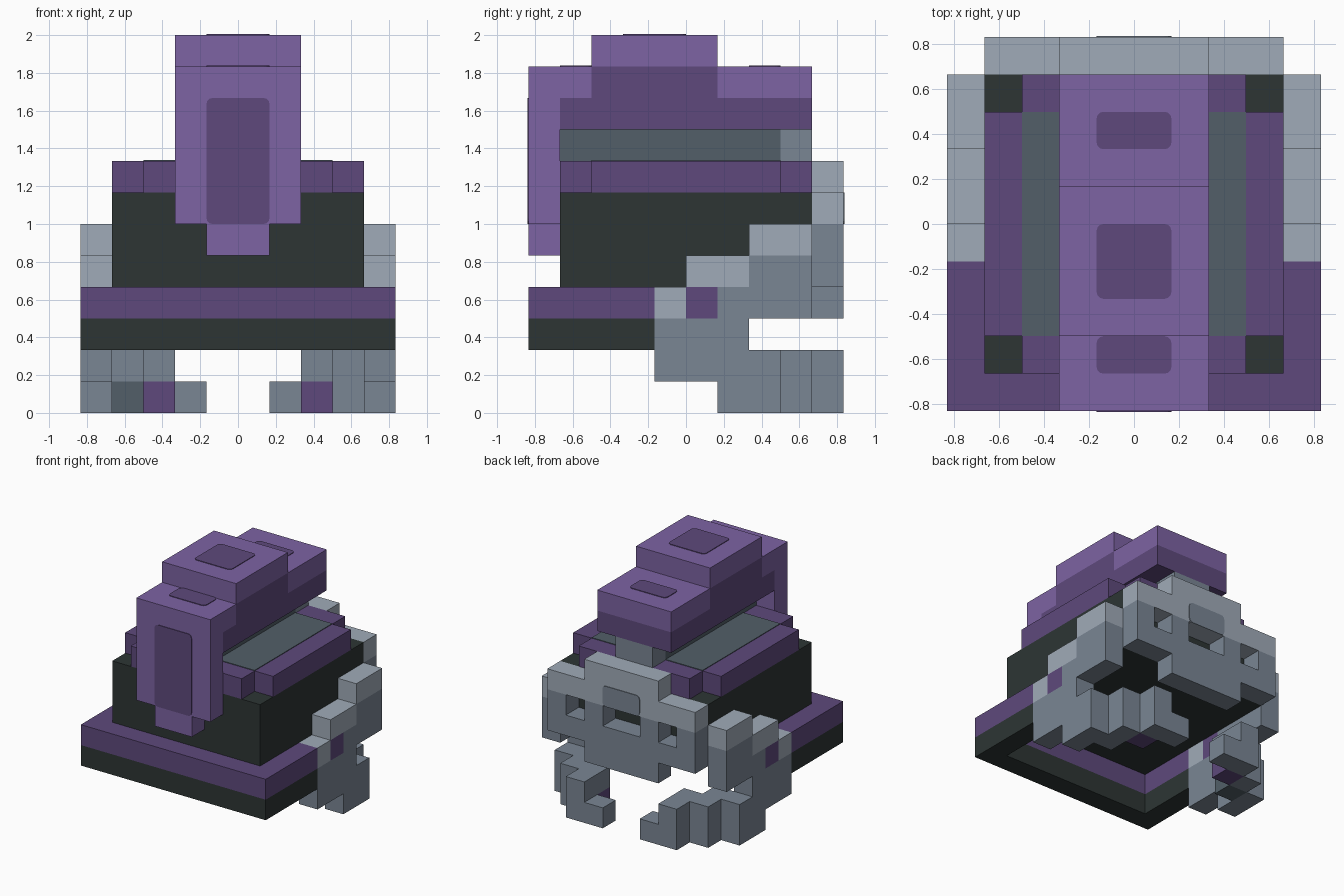
import bpy, bmesh
from mathutils import Vector

if "Cube" in bpy.data.objects:
    bpy.data.objects.remove(bpy.data.objects["Cube"])

U = 1 / 6  # size of one block


def lin(c):
    c /= 255
    return c / 12.92 if c <= 0.04045 else ((c + 0.055) / 1.055) ** 2.4


COLORS = {
    "light_purple": (125, 99, 163),
    "dark_purple": (94, 73, 124),
    "charcoal": (45, 53, 52),
    "slate": (82, 95, 104),
    "grey": (122, 134, 148),
    "pale_grey": (160, 171, 184),
}
MATS = {}
for name, rgb in COLORS.items():
    m = bpy.data.materials.new(name)
    m.diffuse_color = (*[lin(c) for c in rgb], 1)
    m.use_nodes = True
    m.node_tree.nodes["Principled BSDF"].inputs["Base Color"].default_value = m.diffuse_color
    MATS[name] = m
SLOT = {n: i for i, n in enumerate(COLORS)}

cells = {}  # block position -> (part, colour)


def box(part, color, x, y, z, mirror=False):
    """Fill a range of blocks; mirror also fills the opposite x side."""
    for i in range(*x):
        for j in range(*y):
            for k in range(*z):
                cells[i, j, k] = (part, color)
                if mirror:
                    cells[-1 - i, j, k] = (part, color)


def carve(x, y, z, mirror=False):
    for i in range(*x):
        for j in range(*y):
            for k in range(*z):
                cells.pop((i, j, k), None)
                if mirror:
                    cells.pop((-1 - i, j, k), None)


# Brim: charcoal below, purple above, open underneath and at the back
for color, z in (("charcoal", (2, 3)), ("dark_purple", (3, 4))):
    box("brim", color, (-5, 5), (-5, -4), z)
    box("brim", color, (4, 5), (-4, -1), z, True)

# Helmet body and the deck with notched corners
box("helmet_body", "charcoal", (-4, 4), (-4, 4), (4, 7))
box("helmet_deck", "dark_purple", (-4, 4), (-3, 3), (7, 8))
box("helmet_deck", "dark_purple", (-3, 3), (-4, 4), (7, 8))

# Crest support
box("crest_support", "slate", (-1, 1), (-4, 3), (8, 9))
box("crest_support", "grey", (-1, 1), (3, 4), (8, 9))

# Crest with dark lower flanks and a front drop
box("crest", "light_purple", (-2, 2), (-4, 4), (10, 11))
box("crest", "light_purple", (-2, 2), (-3, 1), (11, 12))
box("crest", "dark_purple", (-2, 2), (-4, 4), (9, 10))
box("crest", "dark_purple", (-2, 2), (-3, 1), (10, 11))
box("crest", "light_purple", (-2, 2), (-5, -4), (6, 11))
box("crest", "light_purple", (-1, 1), (-5, -4), (5, 6))

# Face mask at the back, with eye and nose openings
box("mask", "grey", (-4, 4), (4, 5), (4, 6))
box("mask", "grey", (-2, 2), (4, 5), (3, 4))
box("mask", "pale_grey", (-4, 4), (4, 5), (6, 7))
box("mask", "pale_grey", (-2, 2), (4, 5), (7, 8))
carve((2, 3), (4, 5), (5, 6), True)
carve((-1, 1), (4, 5), (5, 6))

# Stepped cheek plates with pale tops and a purple stud
for y, z0, z1 in ((-1, 1, 4), (0, 1, 5), (1, 0, 5), (2, 3, 6), (3, 3, 6)):
    box("cheek_plates", "grey", (4, 5), (y, y + 1), (z0, z1 - 1), True)
    box("cheek_plates", "pale_grey", (4, 5), (y, y + 1), (z1 - 1, z1), True)
box("cheek_plates", "dark_purple", (4, 5), (0, 1), (3, 4), True)

# Split jaw curving in towards the middle
for x, y in ((4, (2, 3)), (3, (2, 4)), (2, (3, 5))):
    box("jaw", "grey", (x, x + 1), y, (0, 2), True)
box("jaw", "grey", (1, 2), (4, 5), (0, 1), True)
box("jaw", "dark_purple", (2, 3), (3, 4), (0, 1), True)
box("jaw", "slate", (-4, -3), (2, 3), (0, 1))


def finish(bm, name, used):
    mesh = bpy.data.meshes.new(name)
    bm.to_mesh(mesh)
    bm.free()
    for c in used:
        mesh.materials.append(MATS[c])
    bpy.context.collection.objects.link(bpy.data.objects.new(name, mesh))


# Emit only the exposed block faces, one object per part
for part in dict.fromkeys(p for p, _ in cells.values()):
    bm = bmesh.new()
    verts = {}
    for pos, (p, color) in cells.items():
        if p != part:
            continue
        for axis in range(3):
            for side in (0, 1):
                nb = list(pos)
                nb[axis] += 2 * side - 1
                if tuple(nb) in cells:
                    continue
                a, b = (axis + 1) % 3, (axis + 2) % 3
                loop = []
                for da, db in ((0, 0), (1, 0), (1, 1), (0, 1)):
                    c = list(pos)
                    c[axis] += side
                    c[a] += da
                    c[b] += db
                    c = tuple(c)
                    if c not in verts:
                        verts[c] = bm.verts.new(Vector(c) * U)
                    loop.append(verts[c])
                f = bm.faces.new(loop if side else loop[::-1])
                f.material_index = SLOT[color]
    bmesh.ops.dissolve_limit(bm, angle_limit=0.01, verts=bm.verts[:],
                             edges=bm.edges[:], delimit={'MATERIAL'})
    finish(bm, part, COLORS)


def plate(name, color, lo, hi, axis, side, radius=0.03):
    """Thin painted panel on a face; lo and hi are block coordinates."""
    lo, hi = Vector(lo) * U, Vector(hi) * U
    hi[axis] = lo[axis] + 0.005 * side
    bm = bmesh.new()
    bmesh.ops.create_cube(bm, size=1)
    for v in bm.verts:
        v.co = Vector([(lo[i] + hi[i]) / 2 + v.co[i] * abs(hi[i] - lo[i])
                       for i in range(3)])
    if radius:
        edges = [e for e in bm.edges
                 if abs(e.verts[0].co[axis] - e.verts[1].co[axis]) > 0.001]
        bmesh.ops.bevel(bm, geom=edges, offset=radius, segments=3,
                        profile=0.5, affect='EDGES')
    finish(bm, name, [color])


# Painted panels on the crest, mask and deck
plate("crest_front_panel", "dark_purple", (-1, -5, 6), (1, -5, 10), 1, -1)
plate("crest_low_front_panel", "dark_purple", (-1, -4, 11), (1, -3, 11), 2, 1)
plate("crest_top_panel", "dark_purple", (-1, -2, 12), (1, 0, 12), 2, 1)
plate("crest_low_back_panel", "dark_purple", (-1, 2, 11), (1, 3, 11), 2, 1)
plate("mask_brow_panel", "grey", (-1, 5, 6), (1, 5, 7), 1, 1)
plate("deck_inlay", "slate", (-3, -3, 8), (3, 3, 8), 2, 1, 0)
